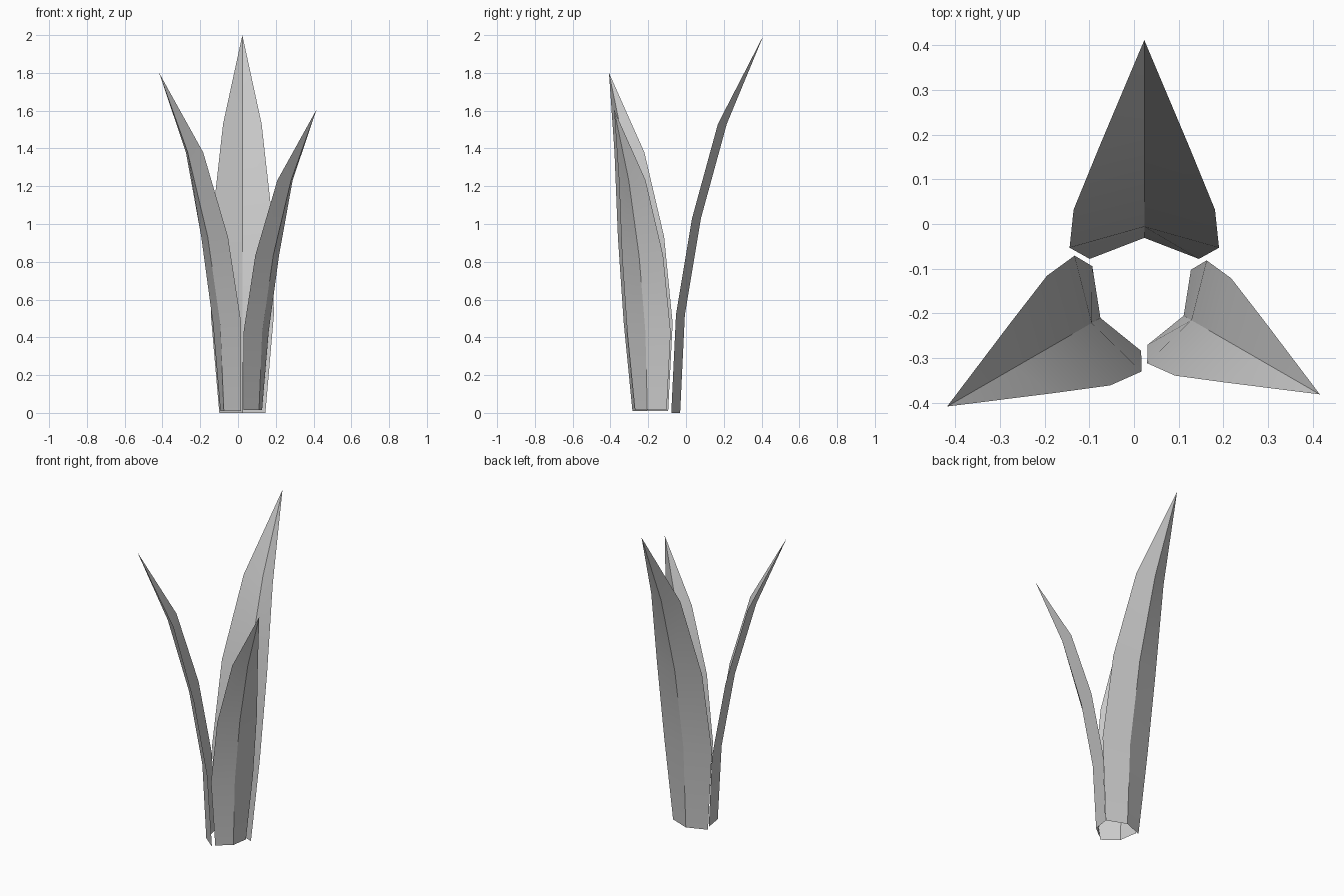
import bpy, math

if "Cube" in bpy.data.objects:
    bpy.data.objects.remove(bpy.data.objects["Cube"])

# Cross-sections of one V-folded blade: half width, outward offset of fold, height
SECTIONS = [(0.122, 0.0, 0.0), (0.167, 0.025, 0.52), (0.158, 0.11, 1.03), (0.102, 0.247, 1.53)]
TIP = (0.0, 0.442, 2.0)
FOLD = 0.047  # how far the side edges sit inside the centre fold


def blade(name, base, turn, scale):
    verts, faces = [], []
    for w, y, z in SECTIONS:
        verts += [(-w, y - FOLD, z), (0, y, z), (w, y - FOLD, z)]
    verts.append(TIP)
    tip = len(verts) - 1
    for r in range(len(SECTIONS) - 1):
        for c in range(2):
            a = r * 3 + c
            faces.append((a + 1, a, a + 3, a + 4))
    faces += [(tip - 2, tip - 3, tip), (tip - 1, tip - 2, tip)]
    mesh = bpy.data.meshes.new(name)
    mesh.from_pydata(verts, [], faces)
    ob = bpy.data.objects.new(name, mesh)
    bpy.context.collection.objects.link(ob)
    ob.location = base
    ob.rotation_euler.z = math.radians(turn)
    ob.scale = (scale,) * 3
    # soft along the length, crisp at the centre fold
    bpy.ops.object.select_all(action='DESELECT')
    ob.select_set(True)
    bpy.context.view_layer.objects.active = ob
    bpy.ops.object.shade_smooth_by_angle(angle=math.radians(28))


# Three blades in a ring, each leaning outward
blade("tall_back_blade", (0.023, -0.031, 0.0), 0, 1.0)
blade("left_blade", (-0.075, -0.21, 0.01), 120, 0.895)
blade("short_right_blade", (0.111, -0.205, 0.015), -120, 0.795)
